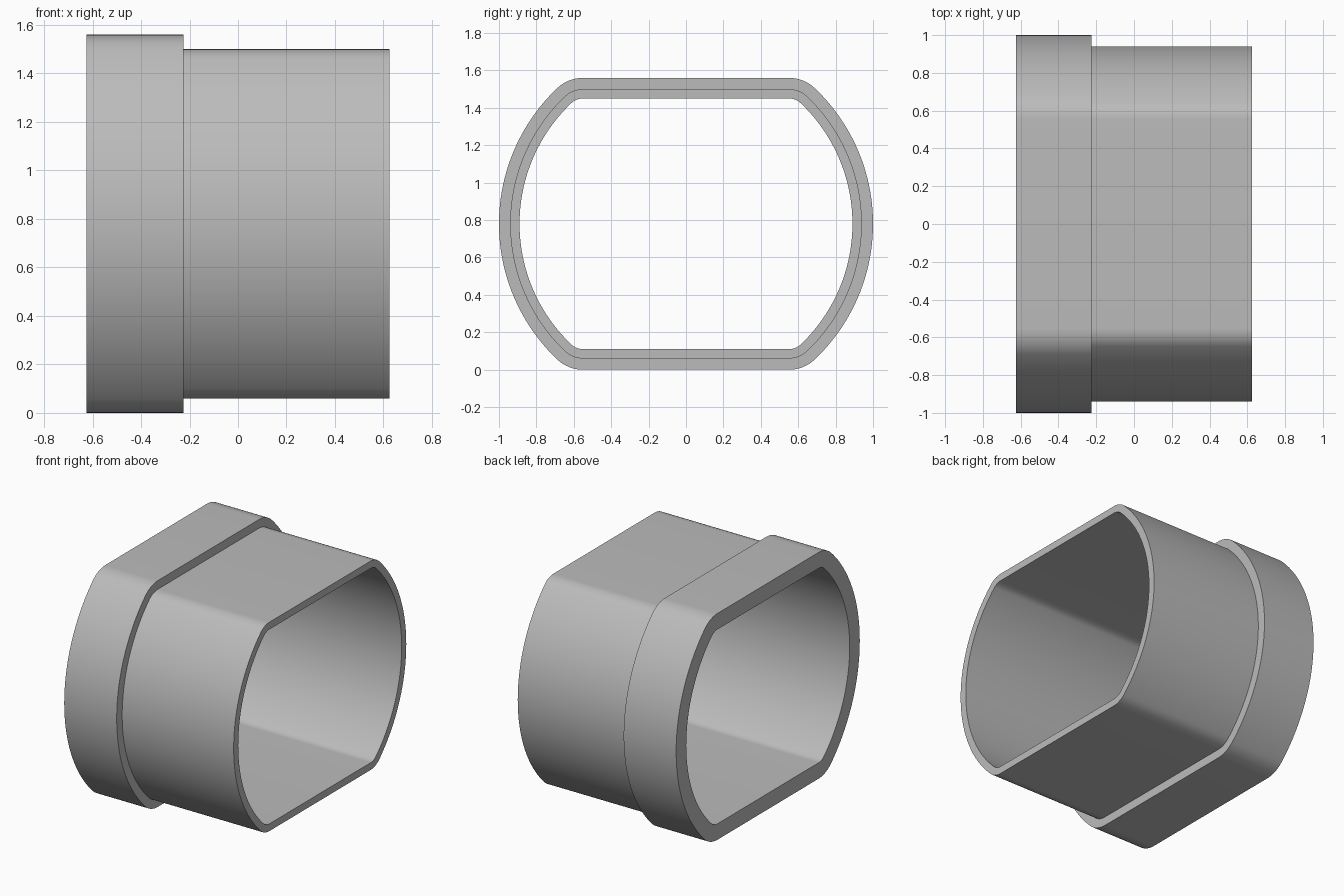
import bpy
import bmesh
from math import sin, cos, atan2, sqrt, pi, radians

if "Cube" in bpy.data.objects:
    bpy.data.objects.remove(bpy.data.objects["Cube"])

RADIUS, HALF_HEIGHT, FILLET = 1.0, 0.78, 0.2
LEFT, STEP, RIGHT = -0.625, -0.225, 0.625
WALL_COLLAR, WALL_INNER = 0.06, 0.11

grey = bpy.data.materials.new("plain grey")
grey.use_nodes = True
colour = (0.5, 0.5, 0.5, 1)
grey.diffuse_color = colour
grey.node_tree.nodes["Principled BSDF"].inputs["Base Color"].default_value = colour


def outline(inset, side_steps=48, fillet_steps=10):
    """Circle with flat top and bottom and rounded corners, as (y, z) points."""
    r, f = RADIUS - inset, FILLET - inset
    cz = HALF_HEIGHT - FILLET
    cy = sqrt((RADIUS - FILLET) ** 2 - cz ** 2)
    a = atan2(cz, cy)
    half = []
    for i in range(fillet_steps):
        t = -pi / 2 + (pi / 2 - a) * i / fillet_steps
        half.append((cy + f * cos(t), -cz + f * sin(t)))
    for i in range(side_steps + 1):
        t = -a + 2 * a * i / side_steps
        half.append((r * cos(t), r * sin(t)))
    for i in range(1, fillet_steps + 1):
        t = a + (pi / 2 - a) * i / fillet_steps
        half.append((cy + f * cos(t), cz + f * sin(t)))
    return half + [(-y, -z) for y, z in half]


# Sleeve wall: rings run round the wall section, from the bore out and back
section = [(LEFT, WALL_INNER), (LEFT, 0), (STEP, 0),
           (STEP, WALL_COLLAR), (RIGHT, WALL_COLLAR), (RIGHT, WALL_INNER)]
bm = bmesh.new()
rings = [[bm.verts.new((x, y, z + HALF_HEIGHT)) for y, z in outline(inset)]
         for x, inset in section]
for k, ring in enumerate(rings):
    following = rings[(k + 1) % len(rings)]
    for i in range(len(ring)):
        j = (i + 1) % len(ring)
        bm.faces.new((ring[i], ring[j], following[j], following[i]))
bmesh.ops.recalc_face_normals(bm, faces=bm.faces)

mesh = bpy.data.meshes.new("collared_sleeve")
bm.to_mesh(mesh)
bm.free()
mesh.materials.append(grey)
sleeve = bpy.data.objects.new("collared_sleeve", mesh)
bpy.context.collection.objects.link(sleeve)

# Smooth round the sleeve, sharp at the rims and the step
bpy.ops.object.select_all(action="DESELECT")
sleeve.select_set(True)
bpy.context.view_layer.objects.active = sleeve
bpy.ops.object.shade_smooth_by_angle(angle=radians(30))
